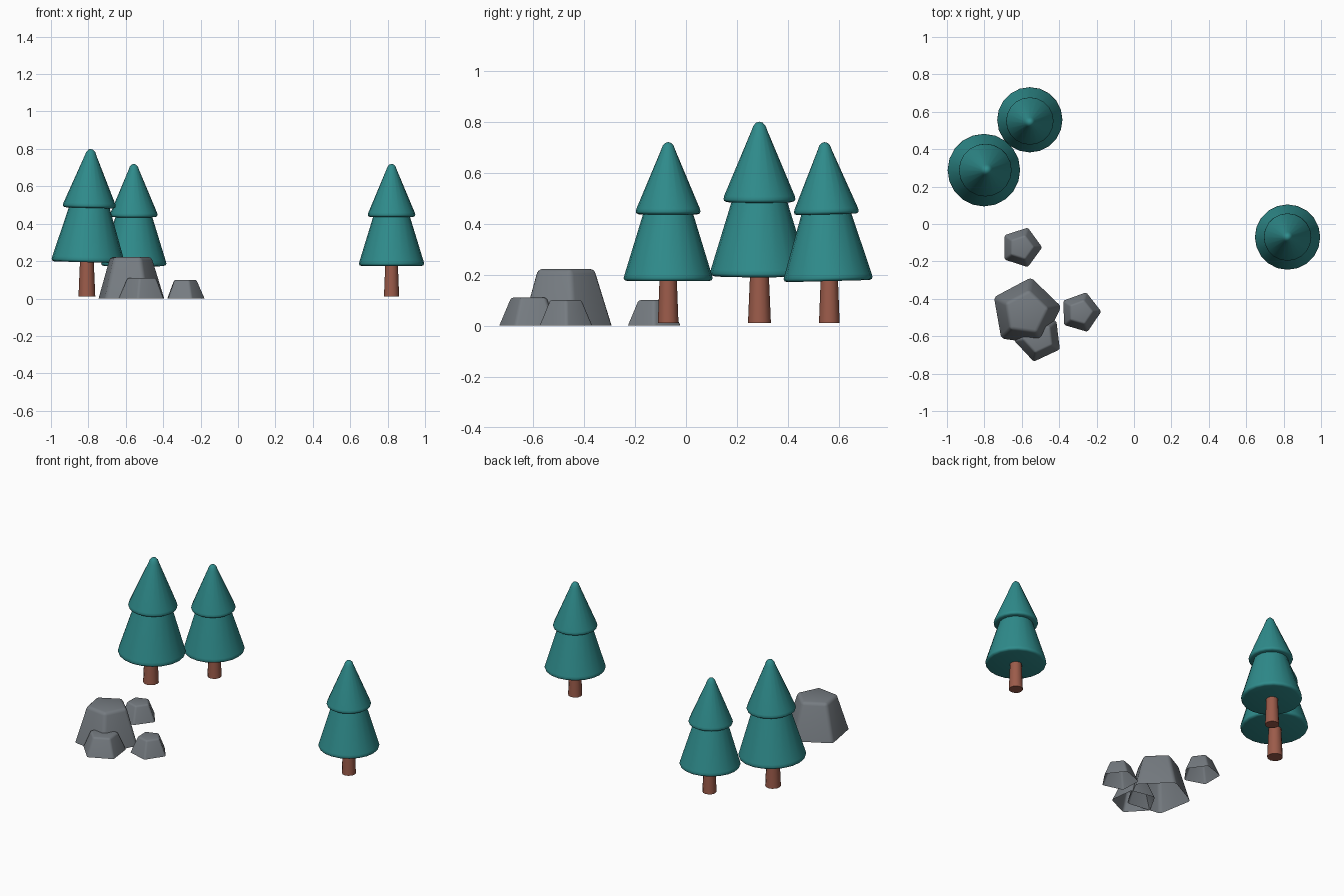
import bpy, bmesh, math
from mathutils import Matrix, Vector

cube = bpy.data.objects.get("Cube")
if cube:
    bpy.data.objects.remove(cube, do_unlink=True)


def material(name, rgb):
    mat = bpy.data.materials.new(name)
    mat.use_nodes = True
    mat.diffuse_color = (*rgb, 1)
    mat.node_tree.nodes["Principled BSDF"].inputs["Base Color"].default_value = (*rgb, 1)
    return mat


teal = material("pine teal", (0.028, 0.26, 0.26))
brown = material("bark brown", (0.33, 0.105, 0.068))
grey = material("stone grey", (0.18, 0.2, 0.22))


def finish(bm, name, mat, matrix, angle):
    bmesh.ops.recalc_face_normals(bm, faces=bm.faces)
    mesh = bpy.data.meshes.new(name)
    bm.to_mesh(mesh)
    bm.free()
    mesh.materials.append(mat)
    obj = bpy.data.objects.new(name, mesh)
    bpy.context.collection.objects.link(obj)
    obj.matrix_world = matrix
    bpy.ops.object.select_all(action='DESELECT')
    obj.select_set(True)
    bpy.context.view_layer.objects.active = obj
    bpy.ops.object.shade_smooth_by_angle(angle=math.radians(angle))
    return obj


def lathe(name, profile, sides, mat, matrix):
    """Revolve (radius, height) points that start and end on the axis."""
    bm = bmesh.new()
    verts = [bm.verts.new((r, 0, z)) for r, z in profile]
    edges = [bm.edges.new(pair) for pair in zip(verts, verts[1:])]
    bmesh.ops.spin(bm, geom=verts + edges, axis=(0, 0, 1), cent=(0, 0, 0),
                   angle=math.tau, steps=sides, use_duplicate=False)
    bmesh.ops.remove_doubles(bm, verts=bm.verts, dist=1e-4)
    return finish(bm, name, mat, matrix, 50)


# Pine parts, at the size of the tallest tree
TRUNK = [(0, 0.01), (0.045, 0.01), (0.036, 0.22), (0, 0.22)]
LOWER = [(0, 0.194), (0.178, 0.194), (0.19, 0.198), (0.194, 0.207), (0.19, 0.222),
         (0.108, 0.49), (0.09, 0.55), (0, 0.55)]
UPPER = [(0, 0.485), (0.128, 0.485), (0.138, 0.489), (0.141, 0.497), (0.138, 0.51),
         (0.031, 0.765), (0.024, 0.784), (0.013, 0.796), (0, 0.8)]


def pine(prefix, x, y, size, tilt_x=0, tilt_y=0):
    place = (Matrix.Translation((x, y, 0))
             @ Matrix.Rotation(math.radians(tilt_x), 4, 'X')
             @ Matrix.Rotation(math.radians(tilt_y), 4, 'Y')
             @ Matrix.Diagonal((size, size, size, 1)))
    # Trunks stay upright while the foliage leans
    upright = Matrix.Translation((x, y, 0)) @ Matrix.Diagonal((size, size, 1, 1))
    lathe(prefix + "_trunk", TRUNK, 12, brown, upright)
    lathe(prefix + "_lower_foliage", LOWER, 20, teal, place)
    lathe(prefix + "_upper_foliage", UPPER, 20, teal, place)


pine("tall_pine", -0.808, 0.288, 1.0, tilt_y=1.5)
pine("back_pine", -0.557, 0.562, 0.9, tilt_x=1.5)
pine("left_pine", 0.821, -0.07, 0.9)


def rock(name, x, y, base, top, height, turn, soft):
    """Five-sided tapered stone, open underneath, with rounded edges."""
    bm = bmesh.new()
    rings = []
    for r, z in ((base, 0), (top, height)):
        rings.append([bm.verts.new(Matrix.Rotation(math.radians(turn + 72 * k), 3, 'Z')
                                   @ Vector((r, 0, z))) for k in range(5)])
    low, high = rings
    for k in range(5):
        n = (k + 1) % 5
        bm.faces.new((low[k], low[n], high[n], high[k]))
    bm.faces.new(high)
    bmesh.ops.bevel(bm, geom=[e for e in bm.edges if not e.is_boundary],
                    offset=soft, segments=3, profile=0.5, affect='EDGES')
    finish(bm, name, grey, Matrix.Translation((x, y, 0)), 40)


# Stones
rock("large_rock", -0.577, -0.475, 0.191, 0.122, 0.222, 10, 0.018)
rock("front_rock", -0.511, -0.607, 0.131, 0.084, 0.11, 43, 0.011)
rock("side_rock", -0.286, -0.472, 0.111, 0.067, 0.1, 2, 0.01)
rock("rear_rock", -0.602, -0.125, 0.111, 0.067, 0.1, 0, 0.01)
